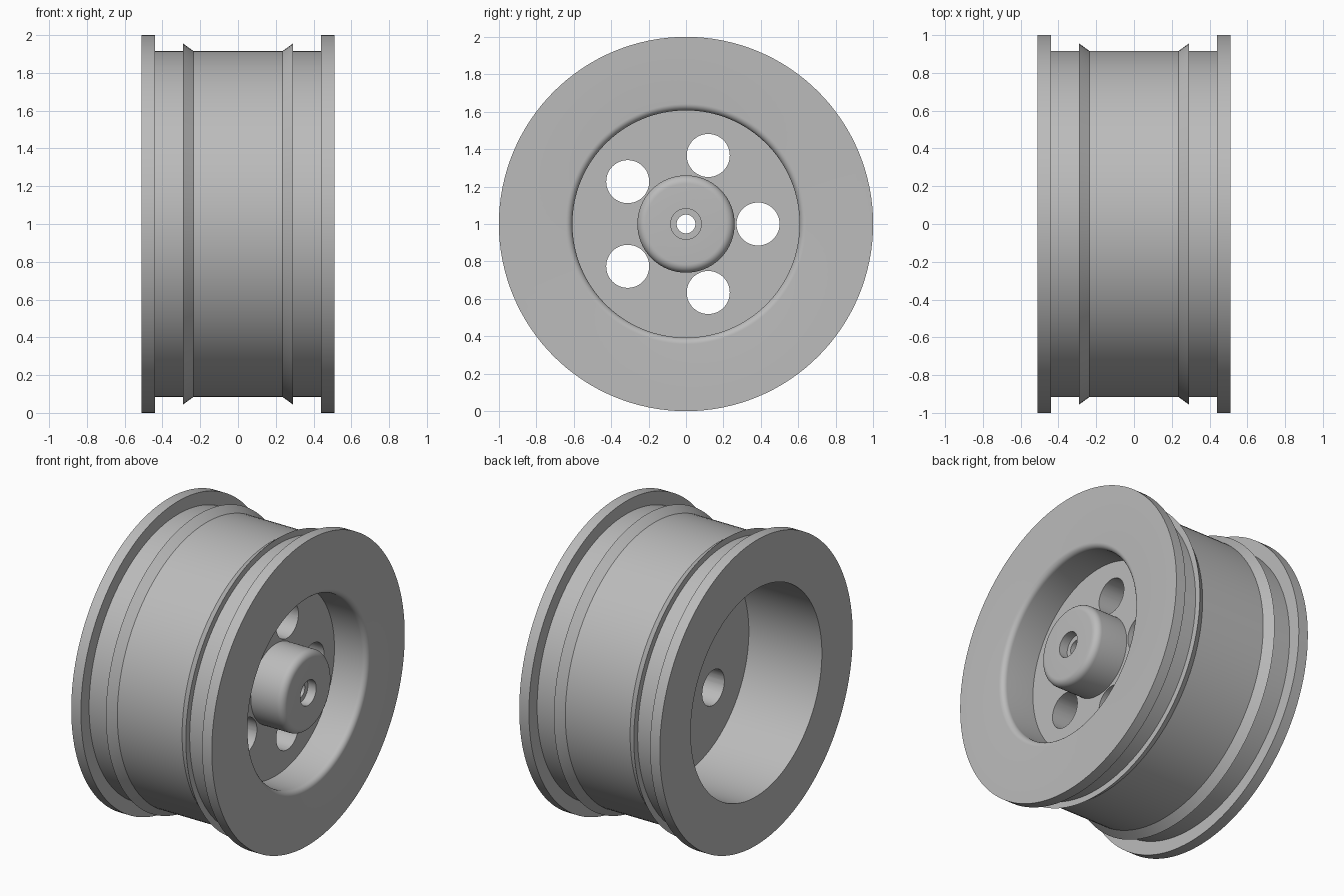
import bpy, bmesh
from math import cos, sin, pi, radians
from mathutils import Matrix, Vector

default = bpy.data.objects.get("Cube")
if default:
    bpy.data.objects.remove(default)

SEGMENTS = 128
FACE = 0.51          # outer face of each flange
WEB_FRONT, WEB_BACK = 0.275, 0.02

metal = bpy.data.materials.new("grey metal")
metal.use_nodes = True
GREY = (0.5, 0.5, 0.5, 1)
metal.diffuse_color = GREY
metal.node_tree.nodes["Principled BSDF"].inputs["Base Color"].default_value = GREY


def fillet(cx, cr, radius, start, end, steps=8):
    """Arc of (x, radius) points for a rounded edge, angles in degrees."""
    angles = [radians(start + (end - start) * i / steps) for i in range(steps + 1)]
    return [(cx + radius * cos(a), cr + radius * sin(a)) for a in angles]


def lathe(name, profile):
    """Turn a closed (x, radius) profile around the x axis."""
    bm = bmesh.new()
    rings = []
    for s in range(SEGMENTS):
        a = 2 * pi * s / SEGMENTS
        rings.append([bm.verts.new((x, r * cos(a), r * sin(a))) for x, r in profile])
    n = len(profile)
    for s in range(SEGMENTS):
        here, there = rings[s], rings[(s + 1) % SEGMENTS]
        for i in range(n):
            j = (i + 1) % n
            bm.faces.new((here[i], here[j], there[j], there[i]))
    bmesh.ops.recalc_face_normals(bm, faces=bm.faces)
    return finish(name, bm)


def finish(name, bm):
    mesh = bpy.data.meshes.new(name)
    bm.to_mesh(mesh)
    bm.free()
    mesh.materials.append(metal)
    obj = bpy.data.objects.new(name, mesh)
    bpy.context.collection.objects.link(obj)
    return obj


# Outer barrel: flange, bead seat and safety ridge, mirrored to the other side
half = [(FACE, 1.0), (0.44, 1.0), (0.44, 0.915),
        (0.29, 0.915), (0.29, 0.955), (0.235, 0.915)]
barrel = half + [(-x, r) for x, r in reversed(half)]

# Deep rear cavity, then the axle bore with its counterbore
rear = [(-FACE, 0.68), (WEB_BACK, 0.68), (WEB_BACK, 0.05)]
bore = [(FACE - 0.06, 0.05), (FACE - 0.06, 0.082), (FACE, 0.082)]

# Rounded hub, front web and rounded recess lip
hub = fillet(FACE - 0.045, 0.215, 0.045, 0, 90) + [(WEB_FRONT, 0.26)]
recess = [(WEB_FRONT, 0.607)] + fillet(FACE - 0.035, 0.642, 0.035, 270, 360)

wheel = lathe("wheel_rim", barrel + rear + bore + hub + recess)

# Five round holes through the web
bm = bmesh.new()
for i in range(5):
    a = 2 * pi * i / 5
    centre = Vector(((WEB_FRONT + WEB_BACK) / 2, 0.385 * cos(a), 0.385 * sin(a)))
    bmesh.ops.create_cone(bm, cap_ends=True, segments=48, radius1=0.115, radius2=0.115,
                          depth=0.4,
                          matrix=Matrix.Translation(centre) @ Matrix.Rotation(pi / 2, 4, 'Y'))
cutter = finish("hole_cutter", bm)
cutter.hide_render = True

cut = wheel.modifiers.new("web_holes", 'BOOLEAN')
cut.operation = 'DIFFERENCE'
cut.solver = 'EXACT'
cut.object = cutter
bpy.context.view_layer.update()
depsgraph = bpy.context.evaluated_depsgraph_get()
wheel.data = bpy.data.meshes.new_from_object(wheel.evaluated_get(depsgraph))
wheel.modifiers.clear()
bpy.data.objects.remove(cutter)

# Stand on the ground and shade smooth with crisp edges
wheel.location.z = 1
bpy.ops.object.select_all(action='DESELECT')
wheel.select_set(True)
bpy.context.view_layer.objects.active = wheel
bpy.ops.object.shade_smooth_by_angle(angle=radians(30))
